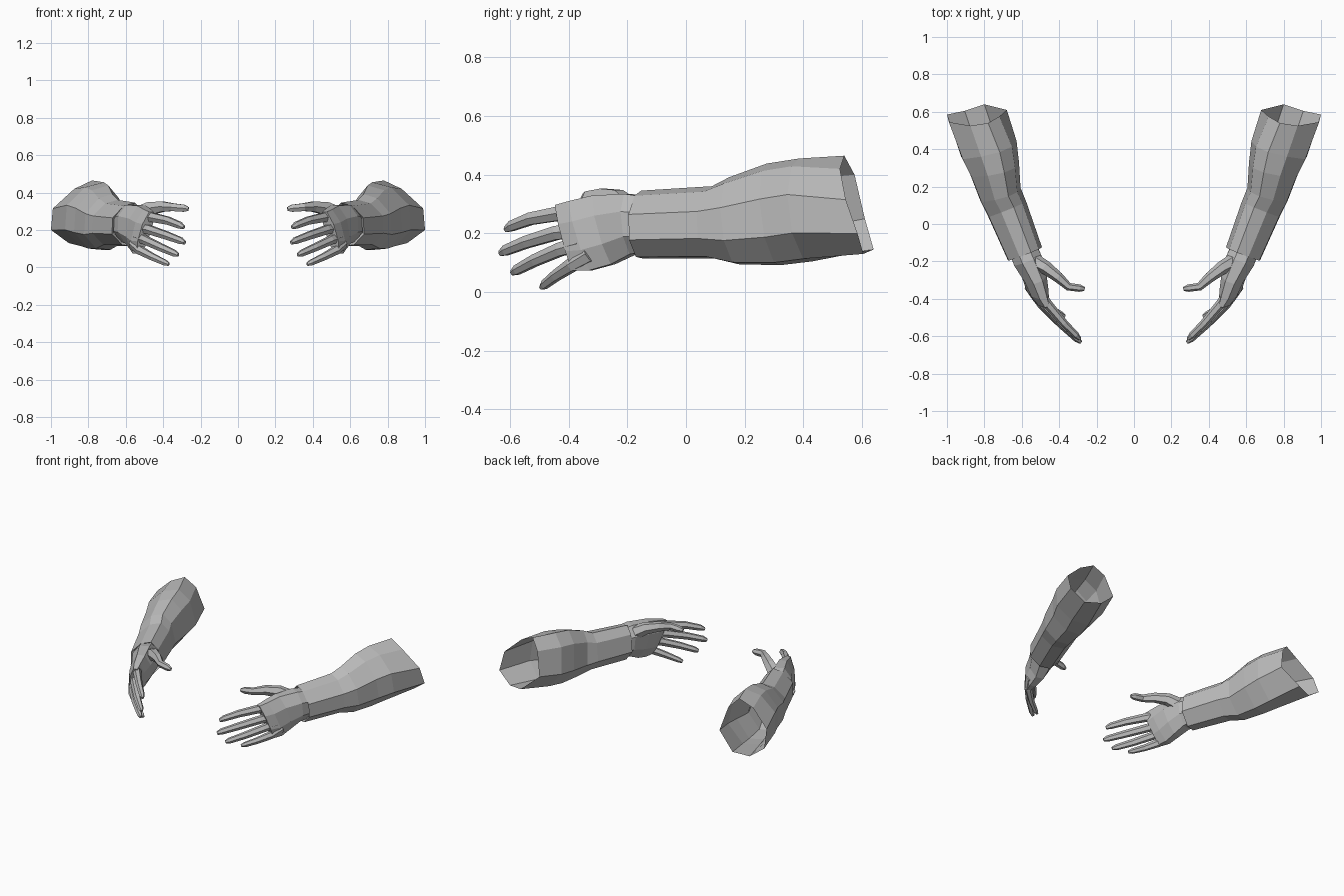
import bpy, bmesh
from math import cos, sin, pi
from mathutils import Vector

if "Cube" in bpy.data.objects:
    bpy.data.objects.remove(bpy.data.objects["Cube"], do_unlink=True)

grey = bpy.data.materials.new("plain grey")
grey.use_nodes = True
grey.diffuse_color = (0.5, 0.5, 0.5, 1)
grey.node_tree.nodes["Principled BSDF"].inputs["Base Color"].default_value = (0.5, 0.5, 0.5, 1)

# cross-sections as (outward, up) pairs
SLEEVE = [(-.3, 1), (.35, .85), (.97, .3), (1, -.45), (.4, -.95), (-.3, -1), (-.95, -.35), (-.75, .6)]
PALM = [(cos(a), sin(a)) for a in (pi / 8 + i * pi / 4 for i in range(8))]
DIGIT = [(cos(a), sin(a)) for a in (i * pi / 3 for i in range(6))]


def rings(stations, section):
    """Cross-sections set square to the path; a station is x, y, z, half width, half height."""
    centres = [Vector(s[:3]) for s in stations]
    result = []
    for i, (x, y, z, wide, high) in enumerate(stations):
        along = centres[min(i + 1, len(centres) - 1)] - centres[max(i - 1, 0)]
        out = Vector((along.y, -along.x, 0)).normalized()
        if out.x < 0:
            out.negate()
        up = along.cross(out).normalized()
        if up.z < 0:
            up.negate()
        result.append([centres[i] + out * a * wide + up * b * high for a, b in section])
    return result


def loft(name, loops, side, caps):
    """Skin the loops, mirrored in x when side is -1."""
    bm = bmesh.new()
    grid = [[bm.verts.new((p.x * side, p.y, p.z)) for p in loop] for loop in loops]
    for a, b in zip(grid, grid[1:]):
        for i in range(len(a)):
            j = (i + 1) % len(a)
            bm.faces.new((a[i], a[j], b[j], b[i]))
    if caps:
        bm.faces.new(grid[0])
        bm.faces.new(grid[-1])
    bmesh.ops.recalc_face_normals(bm, faces=bm.faces)
    mesh = bpy.data.meshes.new(name)
    bm.to_mesh(mesh)
    bm.free()
    mesh.materials.append(grey)
    bpy.context.collection.objects.link(bpy.data.objects.new(name, mesh))


# sleeve: turned-in cuff, forearm, slanted open end
sleeve = rings([
    (.59, -.14, .23, .084, .10),
    (.58, -.16, .23, .10, .116),
    (.675, .08, .238, .112, .123),
    (.71, .155, .243, .116, .150),
    (.74, .29, .265, .138, .175),
    (.77, .395, .28, .158, .177),
], SLEEVE)
sleeve.append([Vector(p) for p in (
    (.78, .54, .465), (.875, .525, .42), (.99, .545, .315), (1, .585, .2),
    (.905, .605, .13), (.8, .64, .145), (.68, .61, .25), (.72, .575, .4))])

# palm: knuckle end leans forward on the thumb side
palm = rings([
    (.60, -.12, .23, .08, .10),
    (.57, -.19, .232, .084, .112),
    (.535, -.28, .212, .066, .13),
    (.515, -.36, .192, .052, .13),
    (.495, -.415, .185, .032, .122),
], PALM)
for loop, lean in zip(palm, (0, 0, .1, .2, .25)):
    for p in loop:
        rise = p.z - .19
        p.x -= rise * lean
        p.y -= rise * lean * .6

# digits: path points with half widths
DIGITS = {
    "thumb": [(.55, -.19, .27, .05), (.47, -.235, .315, .04), (.405, -.285, .325, .032),
              (.35, -.335, .322, .024), (.29, -.343, .316, .022), (.265, -.347, .312, .012)],
    "index_finger": [(.51, -.36, .265, .03), (.46, -.43, .268, .028), (.375, -.53, .25, .024),
                     (.31, -.595, .225, .02), (.29, -.615, .213, .011)],
    "middle_finger": [(.52, -.37, .21, .03), (.475, -.44, .202, .027), (.38, -.545, .17, .024),
                      (.305, -.615, .142, .02), (.285, -.633, .132, .011)],
    "ring_finger": [(.54, -.36, .165, .03), (.495, -.43, .145, .026), (.415, -.515, .108, .023),
                    (.34, -.577, .075, .019), (.32, -.592, .066, .011)],
    "little_finger": [(.56, -.33, .13, .032), (.525, -.39, .092, .026), (.455, -.445, .055, .021),
                      (.39, -.483, .025, .017), (.37, -.493, .016, .01)],
}

for label, side in (("left", 1), ("right", -1)):
    loft(label + "_sleeve", sleeve, side, False)
    loft(label + "_palm", palm, side, True)
    for digit, path in DIGITS.items():
        stations = [(x, y, z, r * .9, r) for x, y, z, r in path]
        loft(f"{label}_{digit}", rings(stations, DIGIT), side, True)
